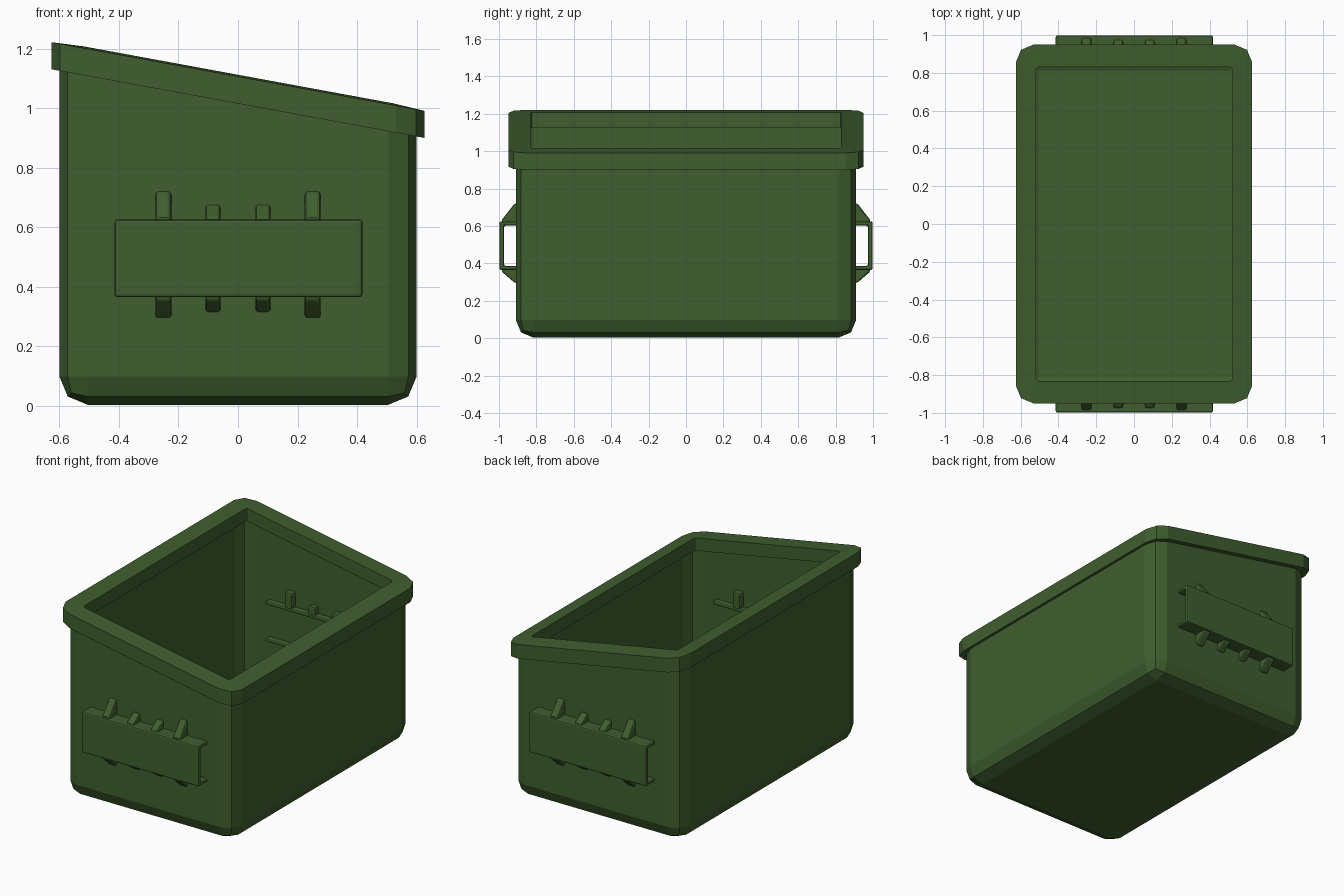
import bpy, bmesh, math
from mathutils import Vector

if "Cube" in bpy.data.objects:
    bpy.data.objects.remove(bpy.data.objects["Cube"], do_unlink=True)

green = bpy.data.materials.new("olive_green")
green.use_nodes = True
COLOUR = (0.05, 0.113, 0.028, 1)
green.diffuse_color = COLOUR
bsdf = next(n for n in green.node_tree.nodes if n.type == 'BSDF_PRINCIPLED')
bsdf.inputs["Base Color"].default_value = COLOUR
bsdf.inputs["Roughness"].default_value = 0.7

SLOPE = -0.184   # fall of the rim from left to right


def finish(name, bm):
    bmesh.ops.recalc_face_normals(bm, faces=bm.faces)
    mesh = bpy.data.meshes.new(name)
    bm.to_mesh(mesh)
    bm.free()
    mesh.materials.append(green)
    obj = bpy.data.objects.new(name, mesh)
    bpy.context.collection.objects.link(obj)
    return obj


def prism(name, profile, x0, x1, bevel):
    """Extrude a (y, z) profile along x and soften its edges."""
    bm = bmesh.new()
    face = bm.faces.new([bm.verts.new((x0, y, z)) for y, z in profile])
    new = bmesh.ops.extrude_face_region(bm, geom=[face])["geom"]
    bmesh.ops.translate(bm, vec=(x1 - x0, 0, 0),
                        verts=[v for v in new if isinstance(v, bmesh.types.BMVert)])
    obj = finish(name, bm)
    mod = obj.modifiers.new("soft_edges", 'BEVEL')
    mod.width, mod.segments = bevel, 2
    mod.limit_method, mod.angle_limit = 'ANGLE', math.radians(40)
    return obj


def rounded_rect(bm, hx, hy, r, height):
    """Loop of vertices on the sloping plane, three per corner."""
    loop = []
    for k, (sx, sy) in enumerate([(1, 1), (-1, 1), (-1, -1), (1, -1)]):
        for step in range(3):
            a = math.radians(90 * k + 45 * step)
            x = sx * (hx - r) + r * math.cos(a)
            y = sy * (hy - r) + r * math.sin(a)
            loop.append(bm.verts.new((x, y, height + SLOPE * x)))
    return loop


# Open tub: box with chamfered corners and a sloping top
bm = bmesh.new()
bmesh.ops.create_cube(bm, size=1)
for v in bm.verts:
    v.co = Vector((v.co.x * 1.2, v.co.y * 1.82, 0.003 if v.co.z < 0 else 1.05))
bm.normal_update()
bmesh.ops.delete(bm, geom=[f for f in bm.faces if f.normal.z > 0.5], context='FACES_ONLY')
edges = [e for e in bm.edges if not e.is_boundary]
bmesh.ops.bevel(bm, geom=edges, offset=0.095, segments=2, profile=0.5, affect='EDGES')
for v in bm.verts:
    if v.co.z > 0.9:
        v.co.z += SLOPE * v.co.x
tub = finish("tub", bm)
shell = tub.modifiers.new("wall", 'SOLIDIFY')
shell.thickness, shell.offset = 0.008, -1

# Rim: thick sloping collar
bm = bmesh.new()
loops = [rounded_rect(bm, 0.626, 0.95, 0.095, 1.015),
         rounded_rect(bm, 0.626, 0.95, 0.095, 1.106),
         rounded_rect(bm, 0.52, 0.83, 0.012, 1.112),
         rounded_rect(bm, 0.52, 0.83, 0.012, 1.03)]
for a, b in zip(loops, loops[1:] + loops[:1]):
    for i in range(len(a)):
        j = (i + 1) % len(a)
        bm.faces.new((a[i], a[j], b[j], b[i]))
finish("rim", bm)

# Handles on both ends, passing a little through the wall
IN, OUT = 0.865, 0.998
for side, s in (("front", -1), ("back", 1)):
    channel = [(IN, 0.365), (OUT, 0.365), (OUT, 0.625), (IN, 0.625),
               (IN, 0.602), (0.972, 0.602), (0.972, 0.386), (IN, 0.386)]
    prism(side + "_handle", [(s * y, z) for y, z in channel], -0.415, 0.418, 0.009)

    # Ribs: tall outer pair, short inner pair
    for label, x, half, reach, top, low in (("tall", 0.251, 0.027, 0.985, 0.722, 0.295),
                                            ("short", 0.084, 0.025, 0.975, 0.675, 0.315)):
        for hand, m in (("left", 1), ("right", -1)):
            for level, plate, tip, d in (("upper", 0.612, top, 1), ("lower", 0.376, low, -1)):
                rib = [(IN, plate), (reach, plate), (reach, plate + d * 0.02),
                       (0.915, tip), (IN, tip)]
                prism(f"{side}_{level}_{label}_rib_{hand}", [(s * y, z) for y, z in rib],
                      m * x - half, m * x + half, 0.013)
